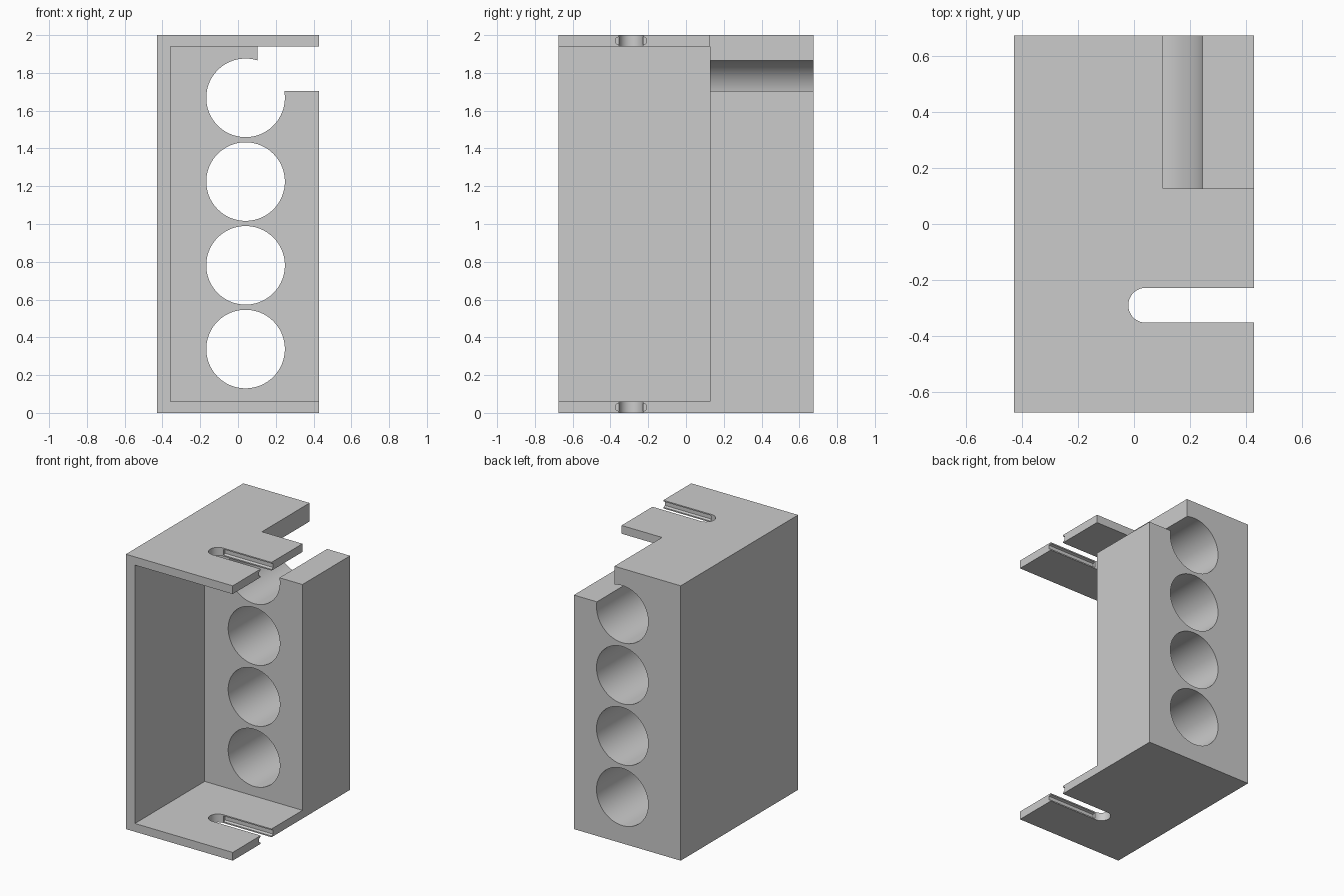
import bpy, bmesh, math
from mathutils import Matrix, Vector

if "Cube" in bpy.data.objects:
    bpy.data.objects.remove(bpy.data.objects["Cube"], do_unlink=True)

grey = bpy.data.materials.new("plain grey")
grey.use_nodes = True
GREY = (0.6, 0.6, 0.6, 1)
grey.diffuse_color = GREY
grey.node_tree.nodes["Principled BSDF"].inputs["Base Color"].default_value = GREY


def prism(name, profile, start, along):
    """Extrude a closed loop of 3D points by a vector."""
    bm = bmesh.new()
    face = bm.faces.new([bm.verts.new(Vector(p) + Vector(start)) for p in profile])
    new = bmesh.ops.extrude_face_region(bm, geom=[face])["geom"]
    bmesh.ops.translate(bm, vec=along, verts=[v for v in new if isinstance(v, bmesh.types.BMVert)])
    bmesh.ops.recalc_face_normals(bm, faces=bm.faces)
    mesh = bpy.data.meshes.new(name)
    bm.to_mesh(mesh)
    bm.free()
    mesh.materials.append(grey)
    obj = bpy.data.objects.new(name, mesh)
    bpy.context.collection.objects.link(obj)
    return obj


def box(name, lo, hi):
    (x0, y0, z0), (x1, y1, z1) = lo, hi
    base = [(x0, y0, z0), (x1, y0, z0), (x1, y1, z0), (x0, y1, z0)]
    return prism(name, base, (0, 0, 0), (0, 0, z1 - z0))


W, D, H = 0.43, 0.675, 2.0      # half width, half depth, height
WALL, BACK = 0.06, 0.127        # plate thickness, front of the bored block
SLOT_Y, SLOT_R = -0.291, 0.0625
OUT = 0.1                       # cutter overshoot

housing = box("housing", (-W, -D, 0), (W, D, H))
cutters = [
    box("cavity_cutter", (-0.357, -D - OUT, WALL), (W + OUT, BACK, H - WALL)),
    box("notch_cutter", (0.104, BACK, 1.703), (W + OUT, D + OUT, H + OUT)),
]

# Four bores through the rear block
circle = [(0.208 * math.cos(a), 0, 0.208 * math.sin(a))
          for a in (2 * math.pi * i / 96 for i in range(96))]
for i in range(4):
    cutters.append(prism("bore_cutter", circle, (0.04, 0, 0.338 + i * 0.4433), (0, 1, 0)))

# Round-ended slot through both plates
arc = [(-SLOT_R * math.sin(a), SLOT_R * math.cos(a), 0)
       for a in (math.pi * i / 24 for i in range(25))]
slot = arc + [(W, -SLOT_R, 0), (W, SLOT_R, 0)]
cutters.append(prism("slot_cutter", slot, (0.042, SLOT_Y, -OUT), (0, 0, H + 2 * OUT)))

# Chamfered groove along the slot sides, in each plate
half = [(0.0, 0.021), (SLOT_R + 0.003, 0.021), (0.08, 0.014)]
ring = half + [(y, -z) for y, z in reversed(half)]
for z in (WALL / 2, H - WALL / 2):
    for side in (1, -1):
        cutters.append(prism("groove_cutter", [(0, side * y, dz) for y, dz in ring],
                             (0.045, SLOT_Y, z), (W, 0, 0)))

# Cut, bake and tidy
for cutter in cutters:
    mod = housing.modifiers.new(cutter.name, "BOOLEAN")
    mod.operation, mod.solver, mod.object = "DIFFERENCE", "EXACT", cutter
bpy.context.view_layer.update()
baked = bpy.data.meshes.new_from_object(
    housing.evaluated_get(bpy.context.evaluated_depsgraph_get()))
housing.modifiers.clear()
housing.data = baked
for cutter in cutters:
    bpy.data.objects.remove(cutter, do_unlink=True)

bpy.ops.object.select_all(action="DESELECT")
housing.select_set(True)
bpy.context.view_layer.objects.active = housing
bpy.ops.object.shade_smooth_by_angle(angle=math.radians(30))
